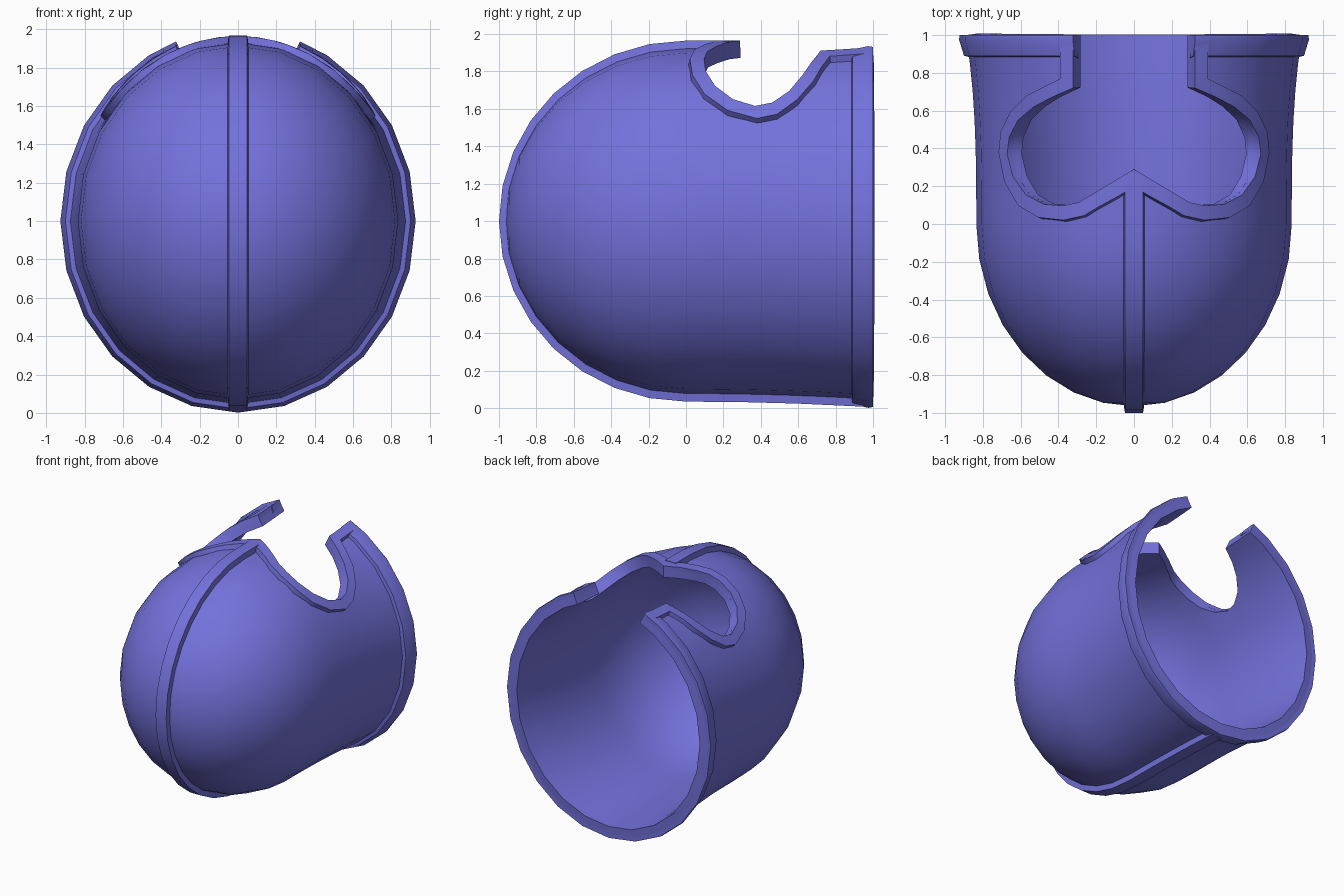
import bpy, bmesh
from math import sin, cos, pi, asin, radians
from mathutils import Vector
from mathutils.geometry import delaunay_2d_cdt

if "Cube" in bpy.data.objects:
    bpy.data.objects.remove(bpy.data.objects["Cube"])

blue = bpy.data.materials.new("violet blue")
blue.diffuse_color = (0.174, 0.168, 0.716, 1)
blue.use_nodes = True
blue.node_tree.nodes["Principled BSDF"].inputs["Base Color"].default_value = blue.diffuse_color
DOME, CZ = 0.965, 1.0


def radii(v):
    w = max(v, 0)
    return 0.835 + 0.055 * w ** 3, 0.93 + 0.03 * w ** 2


def surf(t, v, h=0.0):
    """Point on the skin: t = angle from the top, v = position along y (angle on the dome), h = height."""
    a, b = radii(v)
    k = cos(v) if v < 0 else 1
    y = DOME * sin(v) if v < 0 else v
    p = Vector((a * k * sin(t), y, b * k * cos(t)))
    n = Vector((p.x / a ** 2, min(y, 0) / DOME ** 2, p.z / b ** 2)).normalized()
    return p + n * h + Vector((0, 0, CZ))


def to_param(x, y):
    return (asin(x / radii(y)[0]), y)


def finish(name, bm, mirror=False, thick=0):
    me = bpy.data.meshes.new(name)
    bm.to_mesh(me)
    bm.free()
    ob = bpy.data.objects.new(name, me)
    bpy.context.collection.objects.link(ob)
    if mirror:
        ob.modifiers.new("mirror", 'MIRROR').merge_threshold = 0.002
    if thick:
        s = ob.modifiers.new("thickness", 'SOLIDIFY')
        s.thickness, s.offset, s.use_even_offset = thick, -1, True
    dg = bpy.context.evaluated_depsgraph_get()
    baked = bpy.data.meshes.new_from_object(ob.evaluated_get(dg))
    ob.modifiers.clear()
    ob.data = baked
    baked.materials.clear()
    baked.materials.append(blue)
    bpy.ops.object.select_all(action='DESELECT')
    ob.select_set(True)
    bpy.context.view_layer.objects.active = ob
    bpy.ops.object.shade_smooth_by_angle(angle=radians(35))
    return ob


def sweep(name, rings, caps, mirror):
    """Join a row of closed cross-sections into a band."""
    bm = bmesh.new()
    vs = [[bm.verts.new(p) for p in r] for r in rings]
    n = len(vs[0])
    for r, q in zip(vs, vs[1:]):
        for i in range(n):
            bm.faces.new((r[i], r[(i + 1) % n], q[(i + 1) % n], q[i]))
    if caps[0]:
        bm.faces.new(vs[0])
    if caps[1]:
        bm.faces.new(vs[-1])
    bmesh.ops.recalc_face_normals(bm, faces=bm.faces)
    # make sure the band faces outward (its highest face must point up)
    top = max(bm.faces, key=lambda f: f.calc_center_median().z + 0.02 * abs(f.normal.z))
    if top.normal.z < 0:
        bmesh.ops.reverse_faces(bm, faces=bm.faces)
    return finish(name, bm, mirror)


# Face opening: hole edge and outer edge of its raised border (x, y), half only
inner = [(0, .29), (.1, .228), (.2, .165), (.28, .115), (.36, .097), (.46, .105), (.55, .155),
         (.615, .25), (.645, .37), (.635, .46), (.59, .55), (.51, .62), (.42, .67), (.31, .72),
         (.31, .8), (.31, .9), (.31, 1.0)]
outer = [(0, .185), (.08, .135), (.17, .085), (.25, .035), (.36, .01), (.49, .025), (.595, .09),
         (.665, .22), (.695, .38), (.685, .49), (.635, .6), (.55, .69), (.47, .73), (.385, .775),
         (.385, .82), (.385, .9), (.385, .97)]
edge = [to_param(*p) for p in inner]

# Shell: fill the unrolled half skin, then wrap it, mirror it and thicken it
loop = [(0, -pi / 2)] + edge + [(pi, 1.0), (pi, -pi / 2)]
dense = [Vector(p).lerp(Vector(q), k / 4) for p, q in zip(edge, edge[1:]) for k in range(5)]
rows = [-pi / 2 * (1 - i / 8) for i in range(8)] + [0, .12, .25, .4, .55, .7, .85, 1.0]
grid = [Vector((pi * i / 12, v)) for v in rows for i in range(13)]
grid = [g for g in grid if min((g - d).length for d in dense) > 0.05
        and min((g - Vector(c)).length for c in loop) > 1e-3]
pts = [Vector(p) for p in loop] + grid
res = delaunay_2d_cdt(pts, [], [list(range(len(loop)))], 1, 1e-5)
bm = bmesh.new()
verts = [bm.verts.new(surf(p[0], p[1])) for p in res[0]]
for f in res[2]:
    bm.faces.new([verts[i] for i in f])
for v in bm.verts:
    if abs(v.co.x) < 1e-4:
        v.co.x = 0
bmesh.ops.remove_doubles(bm, verts=bm.verts, dist=1e-4)
bmesh.ops.delete(bm, geom=[v for v in bm.verts if not v.link_faces], context='VERTS')
bm.normal_update()
flip = [f for f in bm.faces if f.normal.dot(f.calc_center_median() - Vector((0, .2, CZ))) < 0]
if flip:
    bmesh.ops.reverse_faces(bm, faces=flip)
finish("shell", bm, mirror=True, thick=0.06)

# Raised border round the eye and mouth opening
rings = []
for (xi, yi), (xo, yo) in zip(inner, outer):
    q, r = to_param(xi, yi), to_param(xo, yo)
    m = to_param(xo + (xi - xo) * .12, yo + (yi - yo) * .12)
    rings.append([surf(*q, -.01), surf(*q, .033), surf(*m, .033), surf(*r, -.02)])
sweep("opening_border", rings, (False, True), True)

# Flared rim round the neck
t0 = to_param(.31, 1.0)[0]
section = [(.88, -.02), (.89, .026), (.975, .04), (1.0, .034), (1.0, -.01)]
steps = [t0] + [pi * i / 12 for i in range(2, 13)]
sweep("neck_rim", [[surf(t, y, h) for y, h in section] for t in steps], (True, False), True)

# Ridge running over the dome from the nose guard to the neck
path = [(0, v) for v in (.2, .1)] + [(0, v) for v in reversed(rows[:9])]
path += [(pi, v) for v in rows[1:9]] + [(pi, v) for v in (.3, .6, .95)]
profile = [(-.058, -.03), (-.048, .035), (.048, .035), (.058, -.03)]
ridge = []
for t, v in path:
    ring = []
    for x, h in profile:
        p = surf(t, v, h)
        ring.append(Vector((x, p.y, p.z)))
    ridge.append(ring)
sweep("crest_ridge", ridge, (True, True), False)
